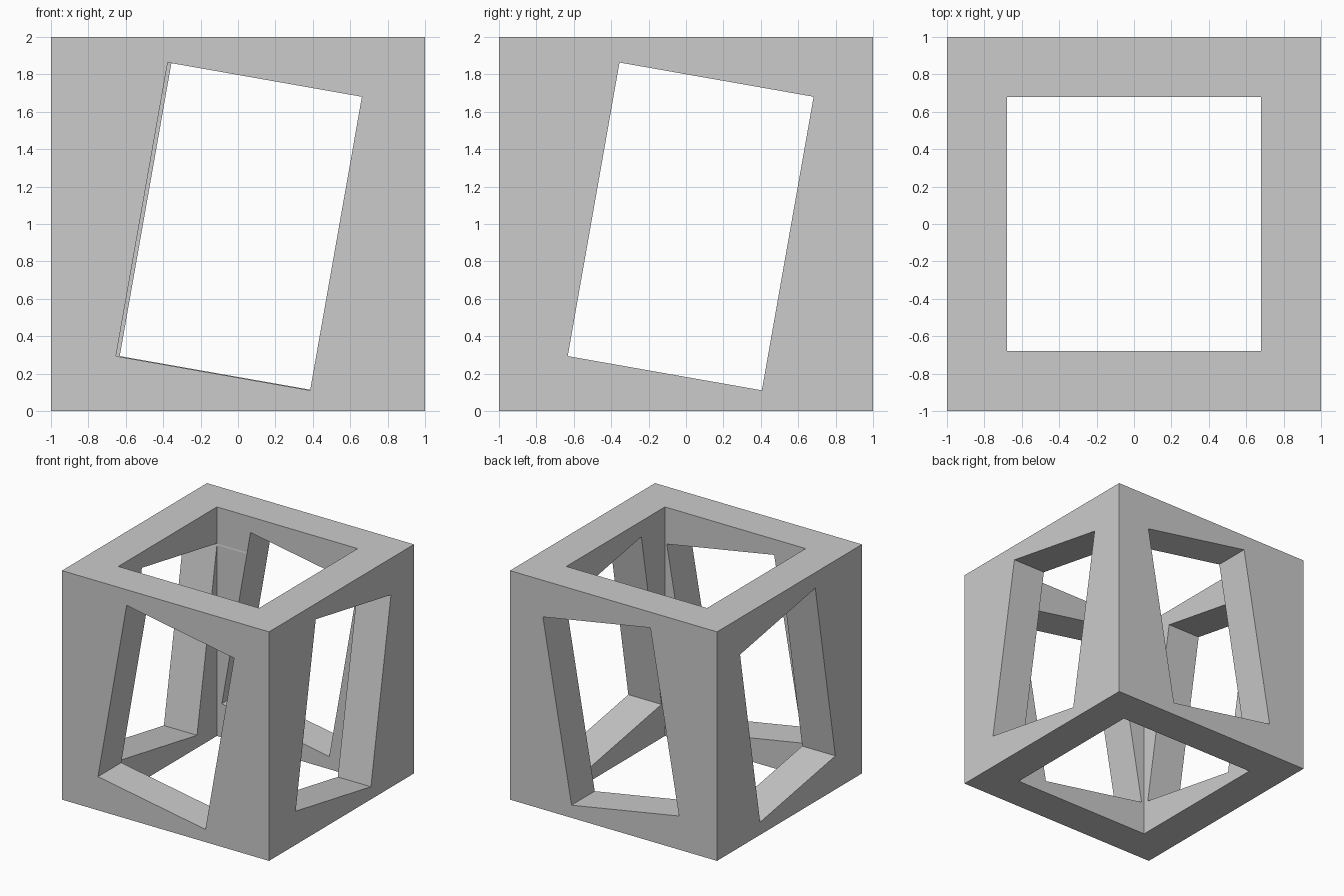
import bpy
from math import radians

if "Cube" in bpy.data.objects:
    bpy.data.objects.remove(bpy.data.objects["Cube"])


def box(name, size, loc, rot=(0, 0, 0)):
    bpy.ops.mesh.primitive_cube_add(size=1, location=loc, rotation=rot)
    ob = bpy.context.object
    ob.name = name
    ob.scale = size
    bpy.ops.object.transform_apply(location=False, rotation=False, scale=True)
    return ob


W, H, ZC = 1.054, 1.594, 0.987   # tilted window size and height of its centre
TILT = radians(10)

# Solid outer cube
frame = box("hollow_cube_frame", (2, 2, 2), (0, 0, 1))

# Square shaft, left-right window pair, front window and back window
cutters = [
    box("shaft_cutter", (1.36, 1.36, 3), (0, 0, 1)),
    box("side_window_cutter", (3, W, H), (0, 0.025, ZC), (-TILT, 0, 0)),
    box("front_window_cutter", (W, 1.5, H), (0.005, -1.25, ZC), (0, TILT, 0)),
    box("back_window_cutter", (W, 1.0, H), (0.025, 1.15, ZC), (0, TILT, 0)),
]

# Cut the openings
bpy.context.view_layer.objects.active = frame
for c in cutters:
    c.hide_render = True
    mod = frame.modifiers.new(c.name, 'BOOLEAN')
    mod.operation = 'DIFFERENCE'
    mod.solver = 'EXACT'
    mod.object = c
    bpy.ops.object.modifier_apply(modifier=mod.name)
for c in cutters:
    bpy.data.objects.remove(c)
